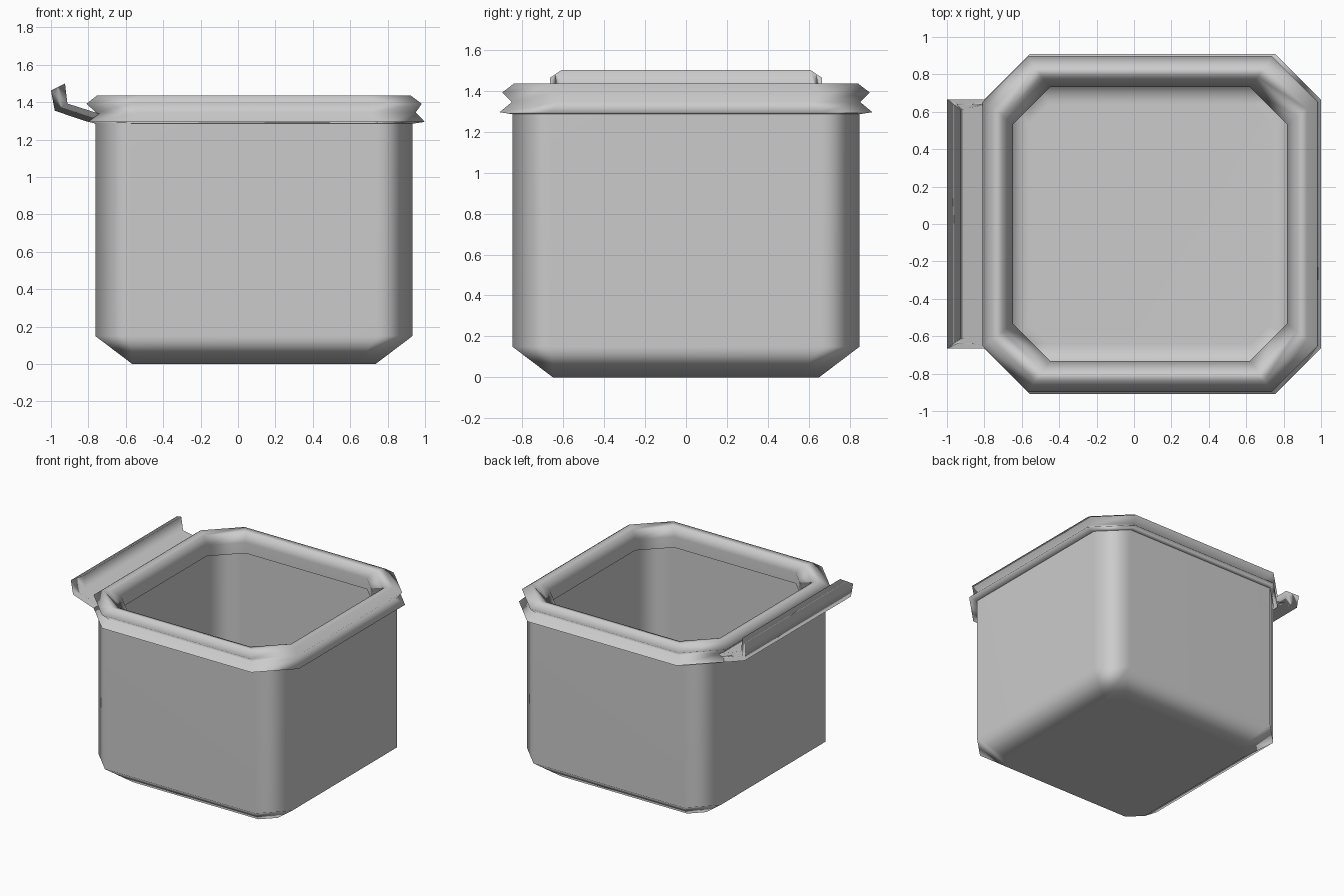
import bpy

if "Cube" in bpy.data.objects:
    bpy.data.objects.remove(bpy.data.objects["Cube"])

CX = 0.085  # centre of the box; the grip sticks out on the -x side


def finish(name, verts, faces):
    mesh = bpy.data.meshes.new(name)
    mesh.from_pydata(verts, [], faces)
    mesh.polygons.foreach_set("use_smooth", [True] * len(faces))
    mesh.update()
    obj = bpy.data.objects.new(name, mesh)
    bpy.context.collection.objects.link(obj)
    mod = obj.modifiers.new("face_weighted_normals", 'WEIGHTED_NORMAL')
    mod.weight = 80
    return obj


def octagon(left, right, hy, c, z):
    x0, x1 = CX - left, CX + right
    return [(x1, -hy + c, z), (x1, hy - c, z), (x1 - c, hy, z), (x0 + c, hy, z),
            (x0, hy - c, z), (x0, -hy + c, z), (x0 + c, -hy, z), (x1 - c, -hy, z)]


def stack(name, rings, cap_first=False, cap_last=False):
    """Join a list of octagon rings into a skin."""
    verts = [v for r in rings for v in octagon(*r)]
    faces = []
    for k in range(len(rings) - 1):
        a, b = 8 * k, 8 * k + 8
        faces += [(a + i, a + (i + 1) % 8, b + (i + 1) % 8, b + i) for i in range(8)]
    if cap_first:
        faces.append(tuple(reversed(range(8))))
    if cap_last:
        faces.append(tuple(range(len(verts) - 8, len(verts))))
    return finish(name, verts, faces)


def even(h, c, z):
    return (h, h, h, c, z)


# outer shell with sloped foot
stack("tub_body", [even(0.65, 0.10, 0.0), even(0.848, 0.19, 0.15),
                   even(0.848, 0.19, 1.29)], cap_first=True)

# inside walls and floor
stack("tub_lining", [even(0.733, 0.20, 1.29), even(0.825, 0.19, 1.275),
                     even(0.825, 0.19, 0.16), even(0.64, 0.10, 0.025)], cap_last=True)

# lid seat: grooved double lip, rolled top and inner wall
stack("rim", [even(0.845, 0.20, 1.285), (0.885, 0.914, 0.91, 0.245, 1.295),
              (0.845, 0.865, 0.85, 0.23, 1.345), (0.895, 0.897, 0.897, 0.245, 1.392),
              even(0.84, 0.225, 1.435), even(0.785, 0.21, 1.425),
              even(0.733, 0.20, 1.375), even(0.733, 0.20, 1.29)])

# hooked grip: closed cross-section (x, z, half width)
section = [(-0.74, 1.285, 0.66), (-0.81, 1.297, 0.665), (-0.98, 1.355, 0.665),
           (-1.0, 1.462, 0.665), (-0.925, 1.50, 0.61), (-0.912, 1.393, 0.615),
           (-0.74, 1.338, 0.65)]
n = len(section)
verts = [(x, s * w, z) for s in (-1, 1) for x, z, w in section]
faces = [(i, i + n, (i + 1) % n + n, (i + 1) % n) for i in range(n)]
for a, b, c, d in ((0, 1, 5, 6), (1, 2, 5, 5), (2, 3, 4, 5)):
    cap = (a, b, c) if c == d else (a, b, c, d)
    faces.append(cap)
    faces.append(tuple(i + n for i in reversed(cap)))
grip = finish("grip", verts, [tuple(reversed(f)) for f in faces])
